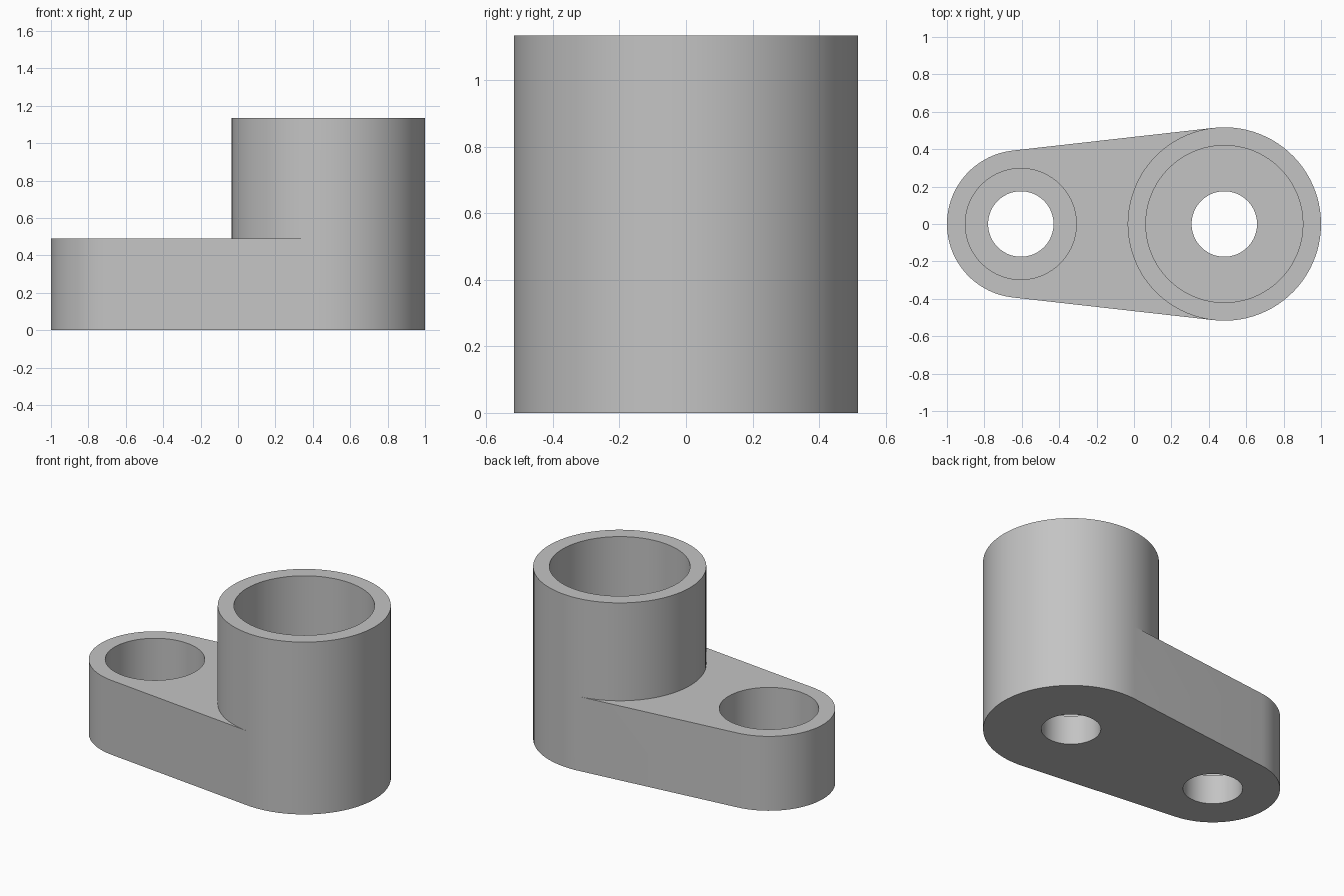
import bpy, bmesh
from math import sin, cos, asin, pi, radians

cube = bpy.data.objects.get("Cube")
if cube:
    bpy.data.objects.remove(cube, do_unlink=True)

# Main dimensions: (centre x, outer radius, bore radius) of each end
SMALL_X, SMALL_R, SMALL_BORE = -0.605, 0.395, 0.297
BIG_X, BIG_R, BIG_BORE = 0.483, 0.517, 0.42
HOLE_R = 0.175
ARM_Z, BOSS_Z, FLOOR_Z = 0.49, 1.135, 0.19
tilt = asin((BIG_R - SMALL_R) / (BIG_X - SMALL_X))
TANGENT = pi / 2 + tilt          # angle where the straight flanks touch

bm = bmesh.new()


def arc(cx, r, start, end, steps):
    return [(cx + r * cos(start + (end - start) * i / steps),
             r * sin(start + (end - start) * i / steps)) for i in range(steps + 1)]


def ring(points, z):
    return [bm.verts.new((x, y, z)) for x, y in points]


def circle(cx, r, z):
    return ring(arc(cx, r, 0, 2 * pi, 72)[:-1], z)


def wall(lower, upper):
    n = len(lower)
    for i in range(n):
        j = (i + 1) % n
        bm.faces.new((lower[i], lower[j], upper[j], upper[i]))


def cap(*loops):
    """Flat face bounded by an outer loop with any number of holes."""
    edges = []
    for loop in loops:
        for a, b in zip(loop, loop[1:] + loop[:1]):
            edges.append(bm.edges.get((a, b)) or bm.edges.new((a, b)))
    bmesh.ops.triangle_fill(bm, edges=edges, use_beauty=True, normal=(0, 0, 1))


# Stepped bores: wide above the floor, narrow below it
def stepped_bore(cx, bore, top):
    rim, seat = circle(cx, bore, top), circle(cx, bore, FLOOR_Z)
    hole, exit_ring = circle(cx, HOLE_R, FLOOR_Z), circle(cx, HOLE_R, 0)
    wall(seat, rim)
    wall(hole, seat)
    wall(exit_ring, hole)
    return rim, exit_ring


small_rim, small_exit = stepped_bore(SMALL_X, SMALL_BORE, ARM_Z)
big_rim, big_exit = stepped_bore(BIG_X, BIG_BORE, BOSS_Z)

# Tapered arm outline: round boss end, then round small end
outer = arc(BIG_X, BIG_R, -TANGENT, TANGENT, 48)
inner = arc(BIG_X, BIG_R, TANGENT, 2 * pi - TANGENT, 32)[1:-1]
end = arc(SMALL_X, SMALL_R, TANGENT, 2 * pi - TANGENT, 36)
base = ring(outer + end, 0)
shoulder = ring(outer + end, ARM_Z)
wall(base, shoulder)
cap(base, small_exit, big_exit)

# Boss rising from the arm, sharing the outer arc
n = len(outer)
foot = ring(inner, ARM_Z)
boss_low = shoulder[:n] + foot
boss_top = ring(outer + inner, BOSS_Z)
wall(boss_low, boss_top)
wall_loop = [shoulder[n - 1]] + shoulder[n:] + [shoulder[0]] + foot[::-1]
cap(wall_loop, small_rim)
cap(boss_top, big_rim)

bmesh.ops.recalc_face_normals(bm, faces=bm.faces)
mesh = bpy.data.meshes.new("link_arm")
bm.to_mesh(mesh)
bm.free()
body = bpy.data.objects.new("link_arm", mesh)
bpy.context.collection.objects.link(body)

# Plain grey finish
grey = bpy.data.materials.new("plain grey")
grey.use_nodes = True
color = (0.55, 0.55, 0.55, 1)
grey.diffuse_color = color
grey.node_tree.nodes["Principled BSDF"].inputs["Base Color"].default_value = color
mesh.materials.append(grey)

bpy.ops.object.select_all(action="DESELECT")
body.select_set(True)
bpy.context.view_layer.objects.active = body
bpy.ops.object.shade_smooth_by_angle(angle=radians(30))
